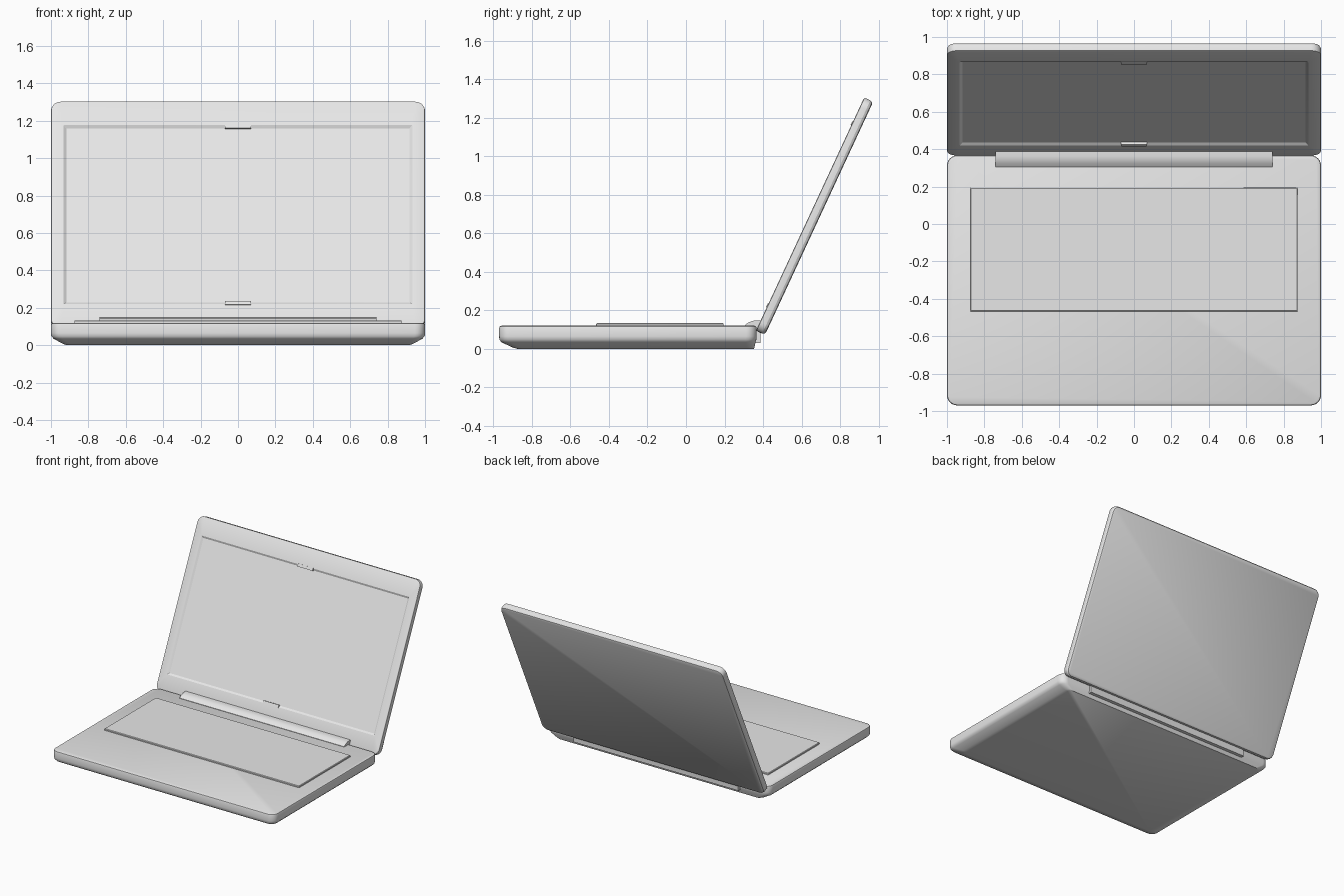
import bpy, bmesh, math
from mathutils import Matrix

if "Cube" in bpy.data.objects:
    bpy.data.objects.remove(bpy.data.objects["Cube"])

grey = bpy.data.materials.new("light_grey")
grey.diffuse_color = (0.8, 0.8, 0.8, 1)
grey.use_nodes = True
grey.node_tree.nodes["Principled BSDF"].inputs["Base Color"].default_value = grey.diffuse_color

LID_FRAME = Matrix.Translation((0, 0.41, 0.072)) @ Matrix.Rotation(math.radians(65.1), 4, 'X')


def finish(name, bm, frame=Matrix(), smooth=30):
    bmesh.ops.recalc_face_normals(bm, faces=bm.faces)
    bm.transform(frame)
    me = bpy.data.meshes.new(name)
    bm.to_mesh(me)
    bm.free()
    me.materials.append(grey)
    ob = bpy.data.objects.new(name, me)
    bpy.context.collection.objects.link(ob)
    bpy.ops.object.select_all(action='DESELECT')
    ob.select_set(True)
    bpy.context.view_layer.objects.active = ob
    bpy.ops.object.shade_smooth_by_angle(angle=math.radians(smooth))
    return ob


def rounded_rect(hx, y0, y1, r, z, steps=6):
    corners = [(hx - r, y1 - r, 0), (r - hx, y1 - r, 90),
               (r - hx, y0 + r, 180), (hx - r, y0 + r, 270)]
    pts = []
    for cx, cy, start in corners:
        for i in range(steps + 1):
            a = math.radians(start + 90 * i / steps)
            pts.append((cx + r * math.cos(a), cy + r * math.sin(a), z))
    return pts


def loft(name, rings, frame=Matrix(), smooth=30):
    """Skin a stack of (half width, y0, y1, corner radius, z) sections."""
    bm = bmesh.new()
    loops = [[bm.verts.new(p) for p in rounded_rect(*r)] for r in rings]
    n = len(loops[0])
    for a, b in zip(loops, loops[1:]):
        for i in range(n):
            j = (i + 1) % n
            bm.faces.new((a[i], a[j], b[j], b[i]))
    bm.faces.new(loops[0][::-1])
    bm.faces.new(loops[-1])
    return finish(name, bm, frame, smooth)


# Base with a wide sloping underside and softly rounded top edge
loft("base", [
    (0.915, -0.875, 0.352, 0.03, 0.0),
    (0.935, -0.90, 0.355, 0.04, 0.007),
    (0.985, -0.958, 0.361, 0.05, 0.034),
    (0.998, -0.969, 0.365, 0.055, 0.048),
    (1.0, -0.97, 0.367, 0.055, 0.065),
    (1.0, -0.97, 0.367, 0.055, 0.108),
    (0.997, -0.967, 0.364, 0.052, 0.116),
    (0.988, -0.958, 0.355, 0.045, 0.12),
], smooth=40)

# Raised keyboard panel
loft("keyboard_panel", [
    (0.875, -0.467, 0.195, 0.004, 0.115),
    (0.875, -0.467, 0.195, 0.004, 0.129),
    (0.871, -0.463, 0.191, 0.004, 0.133),
])

# Lid with rounded rim and recessed screen
L = 1.335
loft("lid", [
    (0.985, 0.015, L - 0.015, 0.04, 0.0),
    (0.994, 0.006, L - 0.006, 0.047, 0.004),
    (1.0, 0.0, L, 0.052, 0.016),
    (1.0, 0.0, L, 0.052, 0.042),
    (0.998, 0.002, L - 0.002, 0.05, 0.049),
    (0.990, 0.010, L - 0.010, 0.043, 0.052),
    (0.932, 0.138, 1.193, 0.002, 0.052),
    (0.918, 0.152, 1.179, 0.002, 0.042),
], LID_FRAME, smooth=25)

# Small catches on the upper and lower screen border
for name, v in (("upper_catch", 1.186), ("lower_catch", 0.145)):
    loft(name, [(0.07, v - 0.011, v + 0.011, 0.003, 0.04),
                (0.07, v - 0.011, v + 0.011, 0.003, 0.056)], LID_FRAME)

# Hinge bar: side profile extruded across the width
profile = [(0.305, 0.115), (0.305, 0.123), (0.325, 0.137), (0.345, 0.145),
           (0.362, 0.147), (0.392, 0.147), (0.387, 0.10), (0.387, 0.03),
           (0.34, 0.03), (0.34, 0.115)]
bm = bmesh.new()
face = bm.faces.new([bm.verts.new((-0.74, y, z)) for y, z in profile])
ext = bmesh.ops.extrude_face_region(bm, geom=[face])["geom"]
bmesh.ops.translate(bm, vec=(1.48, 0, 0),
                    verts=[g for g in ext if isinstance(g, bmesh.types.BMVert)])
finish("hinge_bar", bm, smooth=25)
